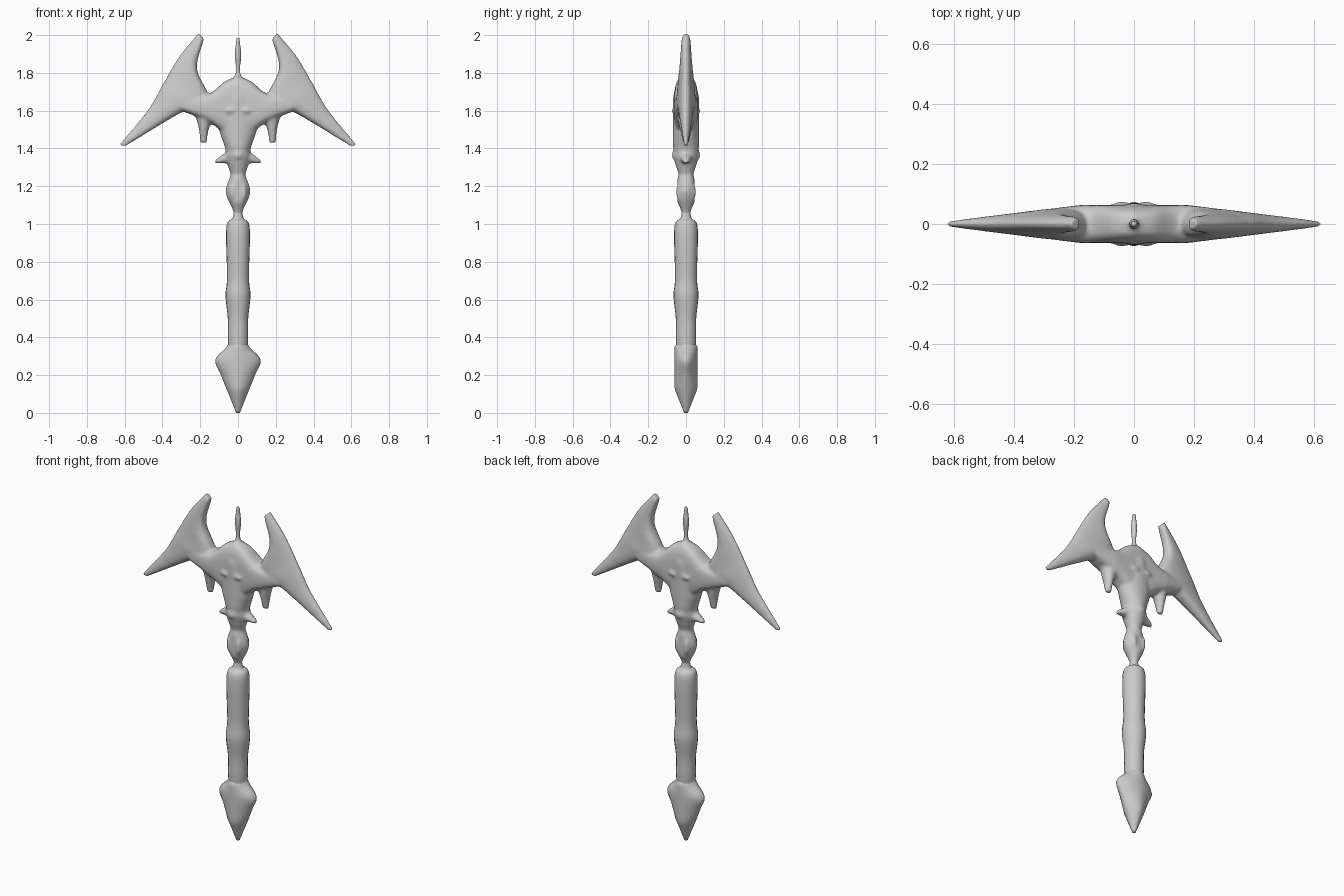
import bpy, bmesh
from math import sin, cos, pi
from mathutils import Vector

old = bpy.data.objects.get("Cube")
if old:
    bpy.data.objects.remove(old, do_unlink=True)

grey = (0.6, 0.6, 0.6, 1)
stone = bpy.data.materials.new("grey_stone")
stone.use_nodes = True
stone.diffuse_color = grey
stone.node_tree.nodes["Principled BSDF"].inputs["Base Color"].default_value = grey


def signed_power(value, power):
    return abs(value) ** power * (1 if value >= 0 else -1)


def spline(points, steps=6):
    """Sample a smooth curve that passes through every point."""
    pts = [Vector(p) for p in points]
    pts = [pts[0] * 2 - pts[1]] + pts + [pts[-1] * 2 - pts[-2]]
    samples = []
    for a, b, c, d in zip(pts, pts[1:], pts[2:], pts[3:]):
        for step in range(steps):
            t = step / steps
            samples.append(b + ((c - a) * t + (a * 2 - b * 5 + c * 4 - d) * t * t
                                + (b * 3 - a - c * 3 + d) * t ** 3) / 2)
    return samples + [pts[-2]]


def skin(bm, rings):
    """Bridge a list of point rings and cap both ends."""
    rows = [[bm.verts.new(point) for point in ring] for ring in rings]
    for low, high in zip(rows, rows[1:]):
        for i in range(len(low)):
            bm.faces.new((low[i - 1], low[i], high[i], high[i - 1]))
    bm.faces.new(rows[0])
    bm.faces.new(rows[-1])


def circle(power=1, sides=20):
    """Unit circle, squared off below power one and diamond-like above it."""
    angles = [2 * pi * i / sides for i in range(sides)]
    return [(signed_power(cos(a), power), signed_power(sin(a), power)) for a in angles]


def turned(bm, profile, max_depth, power=1):
    """Upright column from (height, half width), flattened to a maximum depth."""
    skin(bm, [[(c * width, s * min(width, max_depth), height) for c, s in circle(power)]
              for height, width in spline(profile)])


def plate(bm, first_edge, second_edge, depth, side, power=1, lean=0):
    """Blade between two edge curves; depth depends on progress and x."""
    pairs = list(zip(spline(first_edge), spline(second_edge)))
    rings = []
    for index, (first, second) in enumerate(pairs):
        half = depth(index / (len(pairs) - 1), first.x)
        ring = []
        for c, s in circle(power):
            across = (1 - c) / 2
            x, z = first.lerp(second, across)
            ring.append((side * x, half * s * (1 - lean * across), z))
        rings.append(ring)
    skin(bm, rings)


def blob(bm, centre, size):
    made = bmesh.ops.create_uvsphere(bm, u_segments=14, v_segments=10, radius=1)
    for v in made["verts"]:
        v.co = Vector(c + s * k for c, s, k in zip(centre, size, v.co))


def finish(bm, name):
    bmesh.ops.recalc_face_normals(bm, faces=bm.faces)
    mesh = bpy.data.meshes.new(name)
    bm.to_mesh(mesh)
    bm.free()
    mesh.materials.append(stone)
    mesh.shade_smooth()
    part = bpy.data.objects.new(name, mesh)
    bpy.context.collection.objects.link(part)
    return part


# Pointed pommel
bm = bmesh.new()
turned(bm, [(0, .01), (.1, .05), (.2, .09), (.28, .12), (.35, .06), (.4, .04)], .06, 1.2)
finish(bm, "pommel")

# Worn grip
bm = bmesh.new()
turned(bm, [(.33, .05), (.4, .054), (.5, .054), (.62, .066), (.72, .058),
            (.98, .062), (1.03, .03), (1.07, .02)], .07)
finish(bm, "grip")

# Head: bead, neck and spike
bm = bmesh.new()
turned(bm, [(1.03, .02), (1.07, .026), (1.17, .066), (1.26, .04), (1.32, .04)], .047)
turned(bm, [(1.26, .038), (1.35, .066), (1.4, .068), (1.5, .1), (1.6, .1), (1.7, .06)], .07)
turned(bm, [(1.74, .04), (1.8, .014), (1.9, .018), (1.99, .01)], .03)


def body_depth(progress, x):
    return min(.064, .085 - .12 * x)


def blade_depth(progress, x):
    return body_depth(progress, x) * min(1, .45 + progress)


def taper(progress, x):
    return .05 - .035 * progress


for side in (1, -1):
    # Body half, wing blade, hanging claw and flared collar point
    plate(bm, [(0, 1.785), (.07, 1.755), (.155, 1.69), (.3, 1.67)],
          [(0, 1.45), (.07, 1.48), (.155, 1.54), (.3, 1.6)], body_depth, side, .65)
    plate(bm, [(.18, 1.98), (.217, 1.82), (.15, 1.65), (.3, 1.59), (.6, 1.41)],
          [(.21, 2.01), (.31, 1.89), (.4, 1.74), (.48, 1.6), (.63, 1.42)],
          blade_depth, side, .9, .45)
    plate(bm, [(.12, 1.59), (.155, 1.5), (.165, 1.43)],
          [(.23, 1.59), (.207, 1.5), (.2, 1.43)], taper, side)
    plate(bm, [(0, 1.39), (.06, 1.38), (.12, 1.34)],
          [(0, 1.3), (.06, 1.32), (.12, 1.32)], taper, side)

for face in (1, -1):
    # Swellings on the centre line, brows and bead ridges
    blob(bm, (0, face * .058, 1.365), (.03, .017, .025))
    blob(bm, (0, face * .05, 1.47), (.02, .016, .06))
    for side in (1, -1):
        blob(bm, (side * .04, face * .058, 1.6), (.035, .018, .016))
        blob(bm, (side * .03, face * .04, 1.17), (.016, .012, .045))

# Fuse and soften the head
head = finish(bm, "winged_head")
fuse = head.modifiers.new("fuse", 'REMESH')
fuse.mode, fuse.voxel_size, fuse.use_smooth_shade = 'VOXEL', .008, True
soften = head.modifiers.new("soften", 'SMOOTH')
soften.factor, soften.iterations = .5, 7
